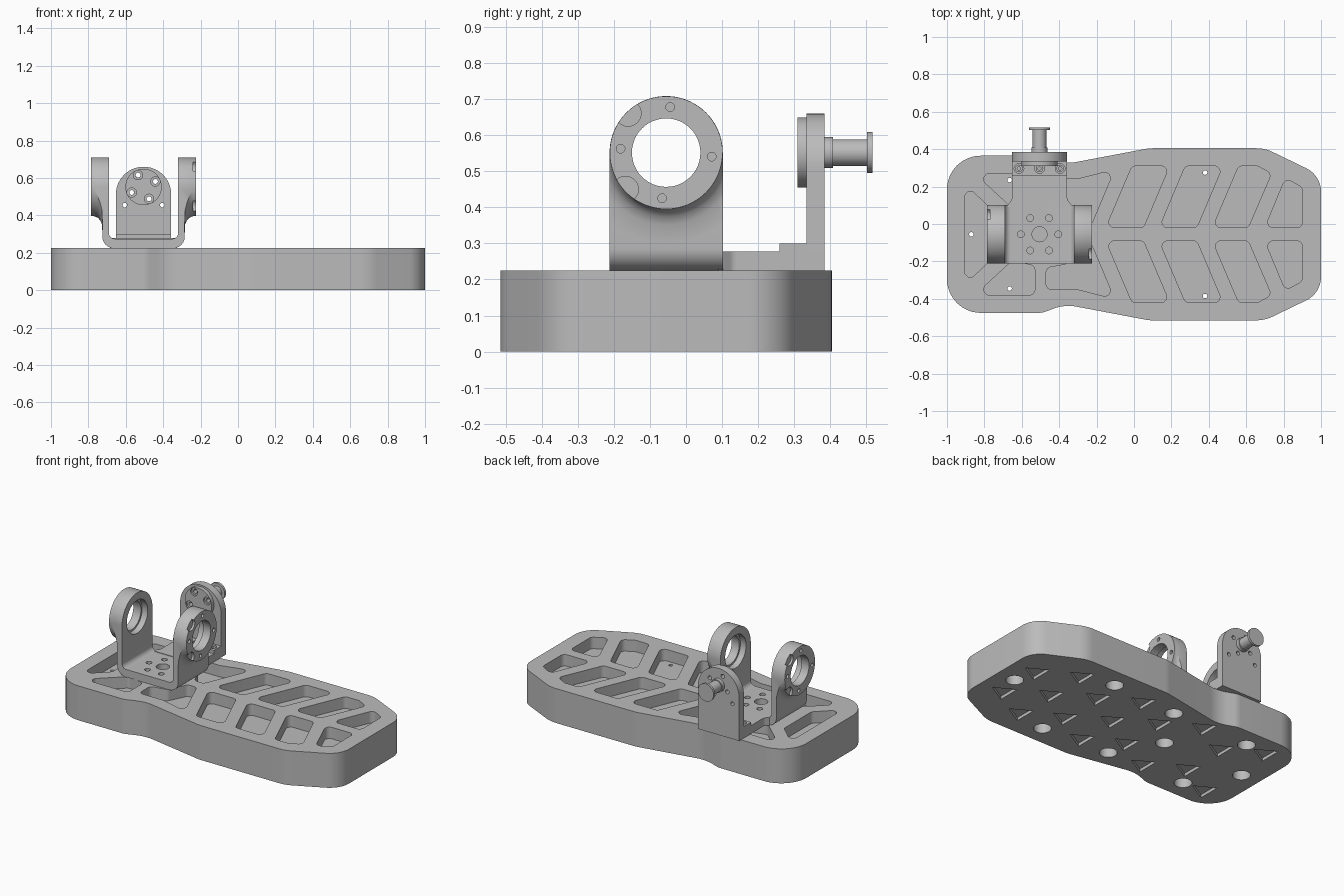
import bpy, bmesh, math
from mathutils import Vector

cube = bpy.data.objects.get("Cube")
if cube:
    bpy.data.objects.remove(cube, do_unlink=True)

CX, CY = -0.505, -0.055      # ankle centre
TOP = 0.225                  # top of the sole

grey = bpy.data.materials.new("machined grey")
grey.use_nodes = True
grey.diffuse_color = (0.5, 0.5, 0.5, 1)
bsdf = next(n for n in grey.node_tree.nodes if n.type == 'BSDF_PRINCIPLED')
bsdf.inputs["Base Color"].default_value = (0.5, 0.5, 0.5, 1)


def circle(u, v, r, n=48):
    return [(u + r * math.cos(math.tau * i / n), v + r * math.sin(math.tau * i / n)) for i in range(n)]


def rounded(corners, radius=0.03, steps=6):
    """Fillet every corner; a corner may carry its own radius as third value."""
    out = []
    for i, c in enumerate(corners):
        r = c[2] if len(c) > 2 else radius
        p = Vector(c[:2])
        a = Vector(corners[i - 1][:2]) - p
        b = Vector(corners[(i + 1) % len(corners)][:2]) - p
        if r <= 0:
            out.append(p)
            continue
        half = a.angle(b) / 2
        t = min(r / math.tan(half), 0.4999 * min(a.length, b.length))
        r = t * math.tan(half)
        a.normalize()
        b.normalize()
        centre = p + (a + b).normalized() * (r / math.sin(half))
        v1, v2 = p + a * t - centre, p + b * t - centre
        out += [centre + v1.lerp(v2, k / steps).normalized() * r for k in range(steps + 1)]
    return out


def prism(points, lo, hi, axis='z'):
    return [(points, lo), (points, hi)], axis


def stepped(u, v, stations, axis='z', n=48):
    """Round solid through (radius, position) stations."""
    return [(circle(u, v, r, n), w) for r, w in stations], axis


def build(name, *solids):
    bm = bmesh.new()
    for rings, axis in solids:
        place = {'x': lambda u, v, w: (w, u, v),
                 'y': lambda u, v, w: (u, w, v),
                 'z': lambda u, v, w: (u, v, w)}[axis]
        loops = [[bm.verts.new(place(p[0], p[1], w)) for p in pts] for pts, w in rings]
        for lower, upper in zip(loops, loops[1:]):
            for i in range(len(lower)):
                bm.faces.new((lower[i - 1], lower[i], upper[i], upper[i - 1]))
        bm.faces.new(loops[0])
        bm.faces.new(loops[-1])
    bmesh.ops.recalc_face_normals(bm, faces=bm.faces)
    mesh = bpy.data.meshes.new(name)
    bm.to_mesh(mesh)
    bm.free()
    mesh.materials.append(grey)
    obj = bpy.data.objects.new(name, mesh)
    bpy.context.collection.objects.link(obj)
    return obj


def carve(obj, *solids, operation='DIFFERENCE'):
    cutter = build("cutter", *solids)
    cutter.hide_render = True
    mod = obj.modifiers.new("carve", 'BOOLEAN')
    mod.operation, mod.solver, mod.object = operation, 'EXACT', cutter
    bpy.context.view_layer.objects.active = obj
    bpy.ops.object.modifier_apply(modifier=mod.name)
    bpy.data.objects.remove(cutter, do_unlink=True)


def finish(obj, location):
    obj.location = location
    bpy.ops.object.select_all(action='DESELECT')
    obj.select_set(True)
    bpy.context.view_layer.objects.active = obj
    bpy.ops.object.shade_smooth_by_angle(angle=math.radians(30))


# Sole plate: one half of the outline, mirrored across the long axis
half = [(-1, .42, .18), (-.49, .42, .12), (-.37, .375, .25), (.08, .46, .2), (.7, .46, .2), (1, .315, .14)]
outline = half + [(x, -y, r) for x, y, r in reversed(half)]
sole = build("sole", prism(rounded(outline, steps=10), 0, TOP))

# Weight-saving pockets in the top
slant = 0.14
pockets = [[(x, .035), (x + .2, .035), (x + .2 + slant, .365), (x + slant, .365)] for x in (-.15, .135)]
pockets += [
    [(.42, .035), (.61, .035), (.735, .325), (.66, .365), (.56, .365)],
    [(.7, .035), (.9, .035), (.9, .25), (.81, .3)],
    [(-.47, .18), (-.36, .16), (-.3, .035), (-.235, .035), (-.105, .345), (-.3, .295), (-.47, .295)],
    [(-.85, .325), (-.65, .14), (-.53, .17), (-.53, .325)],
]
toe = [(-.905, .27), (-.905, -.27), (-.77, -.14), (-.77, .14)]
pockets += [[(x, -y) for x, y in p] for p in pockets] + [toe]
carve(sole, *[prism(rounded(p), TOP - .075, TOP + .1) for p in pockets])

# Underside: counterbored and blind holes, with triangular grip recesses
through = [(-.87, 0), (-.665, .29), (-.665, -.29), (.38, .33), (.38, -.33)]
blind = [(.87, 0), (-.1, .3), (-.1, -.3), (-.28, 0)]
holes = [stepped(x, y, [(.053, -.1), (.053, .1), (.012, .1), (.012, .4)], n=32) for x, y in through]
holes += [stepped(x, y, [(.053, -.1), (.053, .1)], n=32) for x, y in blind]
for col in range(8):
    x = .83 - .235 * col
    for y in ((-.28, 0, .28) if col % 2 else (-.15, .15)):
        if all(math.dist((x, y), h) > .13 for h in through + blind):
            holes.append(prism(circle(x, y, .085, 3), -.1, .02))
carve(sole, *holes)
finish(sole, (0, CY, 0))

# U-shaped ankle bracket
wall, inner = .22, .185
u_profile = rounded([(-wall, .4, 0), (-wall, TOP, .06), (wall, TOP, .06), (wall, .4, 0),
                     (inner, .4, 0), (inner, .275, .03), (-inner, .275, .03), (-inner, .4, 0)])
bracket = build("ankle_bracket", prism(u_profile, -.157, .157, 'y'))
ring = [(.1 * math.cos(k * math.pi / 3), .1 * math.sin(k * math.pi / 3)) for k in range(6)]
carve(bracket, prism(circle(0, 0, .04), .2, .4),
      *[prism(circle(x, y, .018, 24), .2, .4) for x, y in ring])
finish(bracket, (CX, CY, 0))

# Bearing housings on both bracket arms, flared into the arm below
axle = .552
arch = rounded([(-.157, .28, 0), (.157, .28, 0), (.157, axle + .157, .157), (-.157, axle + .157, .157)], steps=16)


def polar(r, degrees):
    a = math.radians(degrees)
    return r * math.cos(a), axle + r * math.sin(a)


for name, turn in (("left_housing", 0), ("right_housing", math.pi)):
    housing = build(name, stepped(0, axle, [(.25, inner), (.25, wall), (.2, wall + .002), (.178, wall + .012),
                                            (.164, wall + .025), (.1565, wall + .045), (.1565, .28)], 'x', 64))
    carve(housing, prism(arch, 0, .4, 'x'), operation='INTERSECT')
    carve(housing, stepped(0, axle, [(.108, .1), (.108, .225), (.095, .225), (.095, .4)], 'x'))
    carve(housing, *[prism(circle(*polar(.127, a), .012, 20), .24, .4, 'x') for a in (-5, 85, 175, 265)],
          *[prism(circle(*polar(.152, a), .036, 24), .265, .4, 'x') for a in (134, 222)])
    finish(housing, (CX, CY, 0))
    housing.rotation_euler.z = turn

# Rear support: foot flange, clamp block and upright plate
flange = build("rear_flange", prism(rounded([(-.18, .09, 0), (.18, .09, 0), (.148, .13), (.148, .385, 0),
                                             (-.148, .385, 0), (-.148, .13)]), TOP, .278))
finish(flange, (CX, 0, 0))

block = build("clamp_block", prism([(-.148, .26), (.148, .26), (.148, .34), (-.148, .34)], .25, .3))
carve(block, *[prism(circle(x, .297, .026, 24), .275, .4) for x in (-.11, 0, .11)])
finish(block, (CX, 0, 0))
for x in (-.11, 0, .11):
    screw = build("clamp_screw", stepped(x, .297, [(.02, .25), (.02, .292)], n=20))
    carve(screw, prism(circle(x, .297, .01, 6), .28, .4))
    finish(screw, (CX, 0, 0))

plate = build("rear_plate", prism(rounded([(-.148, TOP, 0), (.148, TOP, 0), (.148, .66, .148),
                                           (-.148, .66, .148)], steps=16), .335, .385, 'y'))
bolts = [polar(.07, 25 + 90 * k) for k in range(4)]
carve(plate, *[prism(circle(x, .455, .012, 20), .2, .5, 'y') for x in (-.1, .1)],
      *[prism(circle(*b, .013, 20), .2, .5, 'y') for b in bolts])
finish(plate, (CX, 0, 0))

# Round boss in front of the plate with four counterbored bolts
boss = build("front_boss", prism(circle(0, axle, .097, 64), .31, .335, 'y'))
carve(boss, *[stepped(*b, [(.025, .2), (.025, .322), (.013, .322), (.013, .4)], 'y', 24) for b in bolts])
finish(boss, (CX, 0, 0))

# Rear spindle with collar and end flange
spindle = build("rear_spindle", stepped(0, axle, [(.043, .38), (.043, .408), (.037, .408), (.037, .502),
                                                  (.057, .502), (.057, .517)], 'y'))
finish(spindle, (CX, 0, 0))
